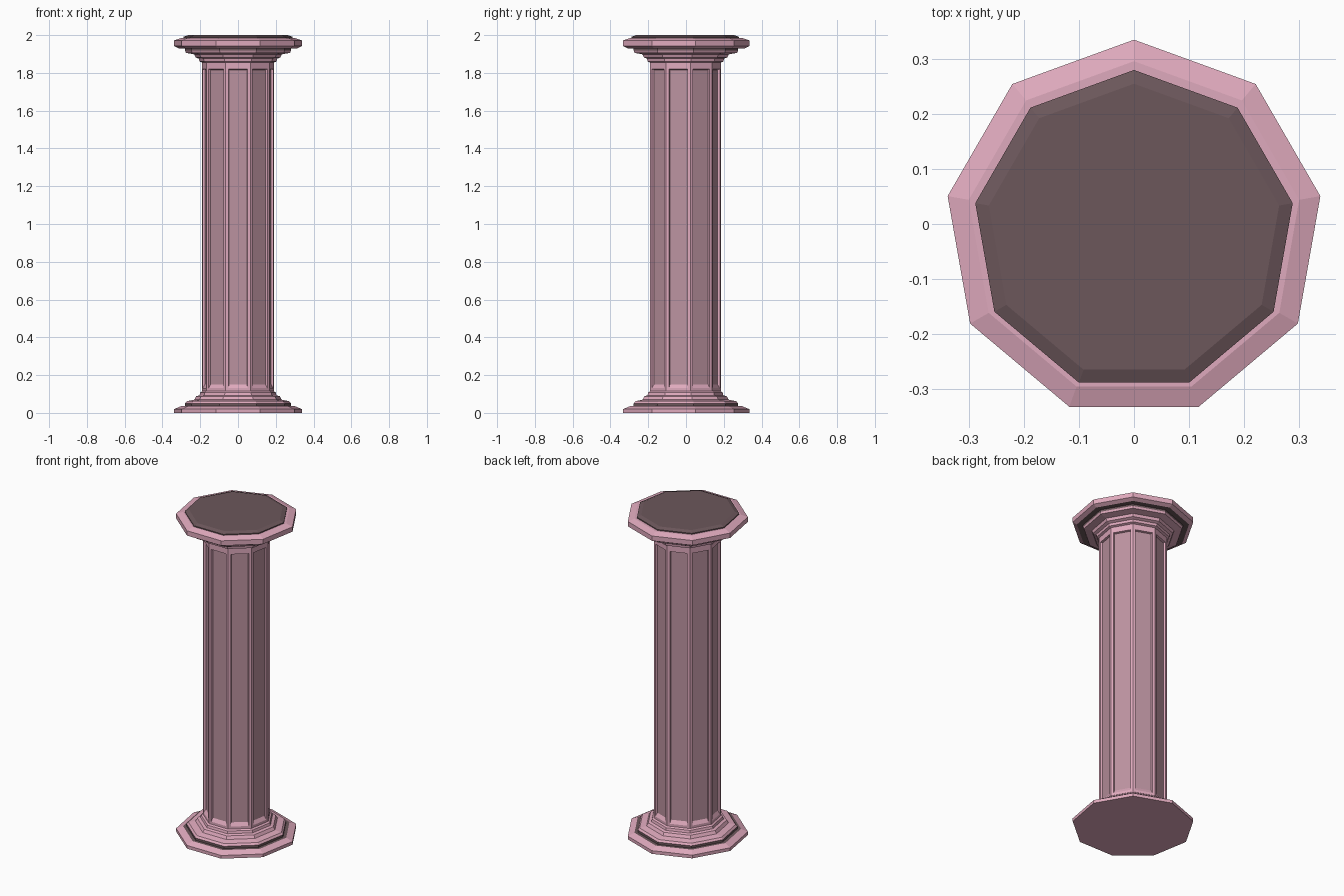
import bpy, bmesh
from math import cos, sin, pi

SIDES = 9
SHIFT_Y = -0.009

if "Cube" in bpy.data.objects:
    bpy.data.objects.remove(bpy.data.objects["Cube"], do_unlink=True)


def make_material(name, rgb):
    mat = bpy.data.materials.new(name)
    mat.use_nodes = True
    mat.diffuse_color = (*rgb, 1)
    mat.node_tree.nodes["Principled BSDF"].inputs["Base Color"].default_value = (*rgb, 1)
    return mat


PINK = make_material("pink stone", (0.74, 0.40, 0.51))
PANEL = make_material("dusky pink panel", (0.50, 0.29, 0.35))
DARK = make_material("dark brown stone", (0.15, 0.095, 0.105))


def ring(bm, radius, z):
    angles = [pi / 2 + 2 * pi * i / SIDES for i in range(SIDES)]
    return [bm.verts.new((radius * cos(a), radius * sin(a), z)) for a in angles]


def bridge(bm, low, high, slot=0):
    faces = []
    for i in range(SIDES):
        j = (i + 1) % SIDES
        face = bm.faces.new((low[i], low[j], high[j], high[i]))
        face.material_index = slot
        faces.append(face)
    return faces


def finish(bm, name, materials, shift=SHIFT_Y):
    bm.normal_update()
    mesh = bpy.data.meshes.new(name)
    bm.to_mesh(mesh)
    bm.free()
    for mat in materials:
        mesh.materials.append(mat)
    obj = bpy.data.objects.new(name, mesh)
    obj.location.y = shift
    bpy.context.collection.objects.link(obj)


def moulding(name, profile, dark_bands=(), shift=SHIFT_Y, materials=(PINK, DARK)):
    """Nine-sided stack of (radius, z) rings, listed bottom to top."""
    bm = bmesh.new()
    rings = [ring(bm, r, z) for r, z in profile]
    for k in range(len(rings) - 1):
        bridge(bm, rings[k], rings[k + 1], int(k in dark_bands))
    bm.faces.new(rings[0][::-1])
    bm.faces.new(rings[-1])
    finish(bm, name, materials, shift)


# Stepped base with a dark groove above the foot
moulding("base", [
    (0.344, 0), (0.344, 0.02), (0.305, 0.036), (0.285, 0.036),
    (0.285, 0.05), (0.275, 0.062), (0.235, 0.07), (0.225, 0.088),
    (0.207, 0.093), (0.203, 0.108), (0.193, 0.115)], dark_bands=(2, 3))

# Stepped capital with a dark groove under the wide slab
moulding("capital", [
    (0.193, 1.855), (0.207, 1.86), (0.210, 1.875), (0.228, 1.882),
    (0.235, 1.898), (0.28, 1.906), (0.285, 1.918), (0.285, 1.93),
    (0.32, 1.93), (0.344, 1.942), (0.344, 1.972), (0.305, 1.985),
    (0.293, 1.985)], dark_bands=(6, 7))

# Dark top plate with a shallow chamfer
moulding("top_plate", [(0.293, 1.98), (0.293, 1.991), (0.268, 2.0)],
         shift=-0.013, materials=(DARK,))

# Shaft with a recessed panel on every side
bm = bmesh.new()
shaft_rings = [ring(bm, 0.193, z) for z in (0.09, 0.115, 1.835, 1.87)]
bands = [bridge(bm, a, b) for a, b in zip(shaft_rings, shaft_rings[1:])]
bm.normal_update()
panels = bands[1]
bmesh.ops.inset_individual(bm, faces=panels, thickness=0.022)
bmesh.ops.inset_individual(bm, faces=panels, thickness=0.004, depth=-0.012)
for face in panels:
    face.material_index = 1
    for vert in face.verts:
        if vert.co.z < 1:
            vert.co.z += 0.018  # sloping sill
finish(bm, "fluted_shaft", (PINK, PANEL))
